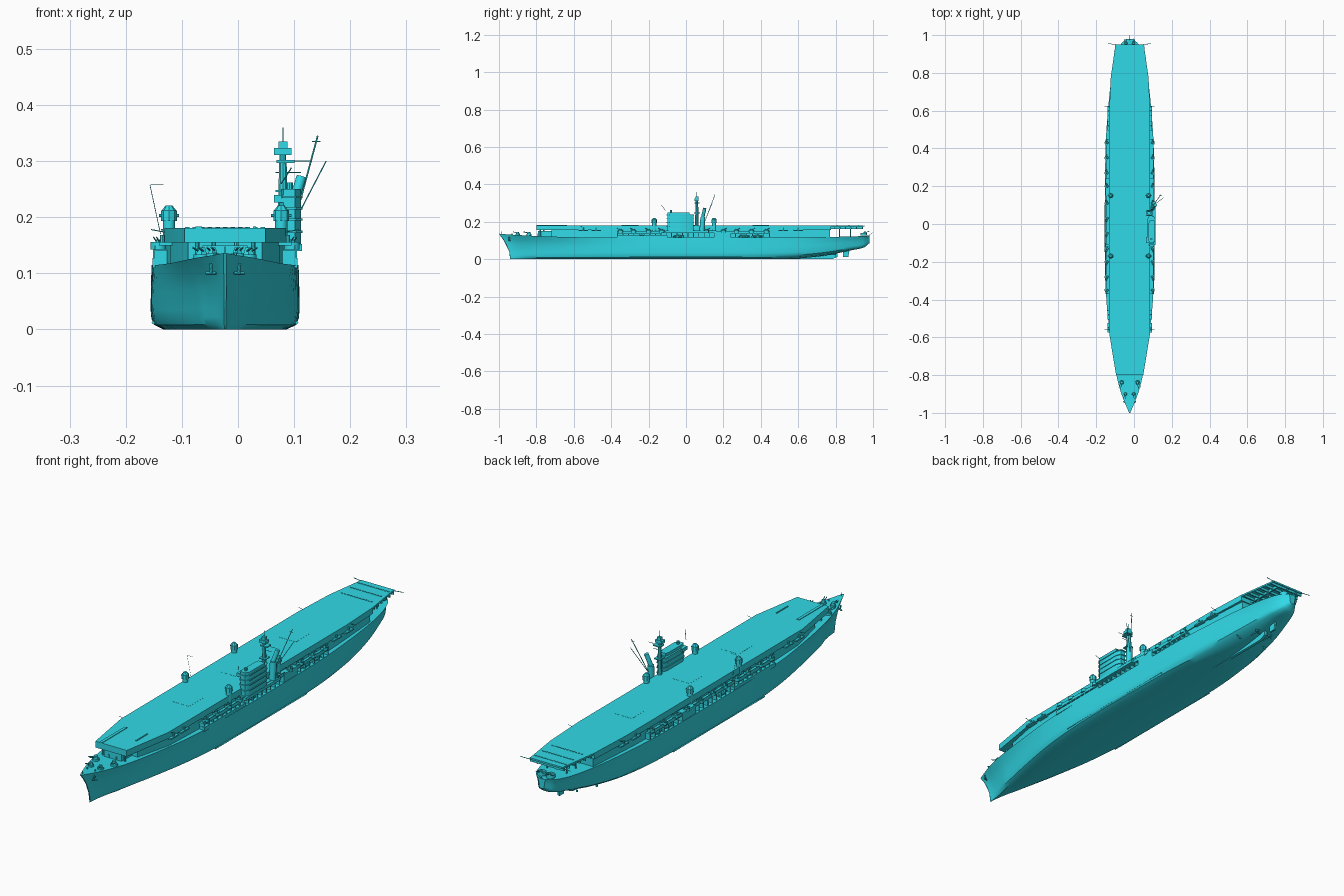
import bpy, bmesh, math
from mathutils import Vector, Matrix

CX = -0.023                      # ship centreline in the model frame
parts = {}
mat = bpy.data.materials.new("cyan_paint")
mat.diffuse_color = (0.03, 0.70, 0.80, 1)


def part(name):
    return parts.setdefault(name, bmesh.new())


def box(name, x0, x1, y0, y1, z0, z1):
    m = Matrix.Translation(((x0+x1)/2, (y0+y1)/2, (z0+z1)/2)) @ Matrix.Diagonal((x1-x0, y1-y0, z1-z0, 1))
    bmesh.ops.create_cube(part(name), size=1, matrix=m)


def rod(name, p, q, r, r2=None, n=8, caps=True):
    p, q = Vector(p), Vector(q)
    d = q - p
    m = Matrix.Translation((p+q)/2) @ d.to_track_quat('Z', 'Y').to_matrix().to_4x4()
    bmesh.ops.create_cone(part(name), cap_ends=caps, segments=n, radius1=r,
                          radius2=r if r2 is None else r2, depth=d.length, matrix=m)


def loft(name, rings, caps=True):
    bm = part(name)
    vs = [[bm.verts.new(p) for p in ring] for ring in rings]
    n = len(vs[0])
    for a, b in zip(vs, vs[1:]):
        for j in range(n):
            bm.faces.new((a[j], a[(j+1) % n], b[(j+1) % n], b[j]))
    if caps:
        bm.faces.new(vs[0])
        bm.faces.new(vs[-1])


def prism(name, outline, z0, z1):
    loft(name, [[(x, y, z) for x, y in outline] for z in (z0, z1)])


def plan(half):                  # mirror a half plan (half width, y)
    return half + [(-x, y) for x, y in reversed(half)]


def side_prism(name, outline, x0, x1):
    loft(name, [[(x, y, z) for y, z in outline] for x in (x0, x1)])


# Hull stations: y, half widths at deck / waterline / bottom, keel z, deck z
ST = [(-1.0, .003, .002, .001, 0, .136), (-.95, .024, .008, .004, 0, .132),
      (-.88, .05, .023, .012, 0, .128), (-.78, .074, .047, .03, 0, .123),
      (-.62, .099, .082, .06, 0, .118), (-.42, .122, .116, .09, 0, .115),
      (-.2, .130, .131, .107, 0, .115), (.2, .130, .131, .107, 0, .115),
      (.42, .127, .126, .09, 0, .116), (.6, .115, .112, .055, .004, .117),
      (.76, .098, .088, .026, .022, .119), (.88, .075, .06, .02, .047, .121),
      (.95, .048, .036, .012, .062, .124), (.98, .018, .012, .004, .085, .126)]


def hull_ring(s):
    y, d, w, b, zb, zd = s
    zb = max(zb, 0)
    prof = [(b, 0), (b+(w-b)*.72, .07), (b+(w-b)*.94, .17), (w, .3),
            (w+(d-w)*.18, .58), (w+(d-w)*.5, .8), (d, 1)]
    k = min(max((-.8-y)/.2, 0), 1)
    h = [(x, y + .06*k*(1-f*f), zb+(zd-zb)*f) for x, f in prof]
    return [(-x, yy, z) for x, yy, z in reversed(h)] + h


rings = []
for i in range(len(ST)-1):
    p0, p1, p2, p3 = (ST[min(max(i+k, 0), len(ST)-1)] for k in (-1, 0, 1, 2))
    for s in range(5):
        t = s/5
        c = []
        for j in range(6):
            span = p2[0]-p1[0]
            m1 = (p2[j]-p0[j])/(p2[0]-p0[0])*span
            m2 = (p3[j]-p1[j])/(p3[0]-p1[0])*span
            c.append((2*t**3-3*t*t+1)*p1[j] + (t**3-2*t*t+t)*m1 + (3*t*t-2*t**3)*p2[j] + (t**3-t*t)*m2)
        rings.append(hull_ring(c))
rings.append(hull_ring(ST[-1]))
loft("hull", rings)

# Skeg, rudder, shafts, propellers, bilge keels
side_prism("skeg", [(.45, 0), (.78, 0), (.81, .012), (.81, .04), (.45, .03)], -.006, .006)
side_prism("rudder", [(.84, .012), (.868, .012), (.878, .07), (.84, .07)], -.004, .004)
for s in (-1, 1):
    for x, y in ((.032, .8), (.066, .72)):
        rod("propeller_shafts", (s*x, y-.2, .026), (s*x, y, .024), .003)
        rod("propeller_shafts", (s*x, y-.02, .024), (s*x*.8, y-.02, .06), .002)
        for k in range(3):
            a = k*2*math.pi/3
            box("propellers", s*x-.004+.009*math.cos(a), s*x+.004+.009*math.cos(a), y-.002, y+.002,
                .020+.009*math.sin(a), .028+.009*math.sin(a))
    rod("bilge_keels", (s*.128, -.3, .012), (s*.128, .3, .012), .003, n=4)
    rod("anchors", (s*.026, -.945, .118), (s*.024, -.945, .098), .003)
    rod("anchors", (s*.016, -.946, .1), (s*.034, -.94, .1), .003)

# Hangar block and flight deck
prism("hangar", plan([(.066, -.72), (.098, -.56), (.105, -.3), (.105, .5), (.09, .77)]), .11, .158)
prism("flight_deck", plan([(.072, -.8), (.108, -.58), (.109, .58), (.1, .775)]), .155, .181)
prism("aft_deck", plan([(.1, .775), (.078, .93), (.076, .95)]), .174, .181)
for i in range(6):
    y = .79 + i*.03
    hw = .096 - i*.0035
    box("aft_girders", -hw, hw, y, y+.005, .164, .175)
for s in (-1, 1):
    box("aft_girders", s*.045-.003, s*.045+.003, .77, .945, .162, .175)
    for y in (.82, .88):
        rod("deck_posts", (s*.045, y, .118), (s*.045, y, .17), .003)
    rod("deck_posts", (s*.05, -.78, .12), (s*.05, -.78, .158), .004)
    rod("deck_posts", (s*.02, -.76, .12), (s*.02, -.76, .158), .004)
# Catapult tracks, lifts and arrester wires
box("catapult_tracks", -.053, -.041, -.8, -.635, .181, .1835)
box("catapult_tracks", .05, .055, -.71, -.635, .181, .1835)
for y in (-.3, .02, .4):
    box("lifts", -.04, .04, y-.045, y+.045, .1805, .1815)
for y in (.81, .87, .92):
    for k in range(-5, 6):
        box("arrester_gear", k*.0135-.004, k*.0135+.004, y, y+.004, .181, .183)


def twin_gun(x, y, z, d, r=.011):   # d = barrel direction
    d = Vector(d).normalized()
    w = Vector((-d.y, d.x, 0))
    rod("gun_mounts", (x, y, z), (x, y, z+r*.6), r, n=12)
    rod("gun_mounts", (x, y, z+r*.6), (x, y, z+r*1.5), r*.8, r*.5, n=6)
    for k in (-1, 1):
        p = Vector((x, y, z+r)) + w*k*r*.35
        rod("gun_barrels", p, p + d*r*2.2, r*.13, n=6)


def tub(x, y, z, r):
    rod("gun_tubs", (x, y, z-.004), (x, y, z), r, n=14)
    rod("gun_tubs", (x, y, z), (x, y, z+.009), r, n=14, caps=False)


# Side galleries, gun tubs, boats and brackets
for s in (-1, 1):
    for y0, y1, z in ((-.37, -.13, .142), (-.11, .16, .146), (.23, .45, .142)):
        x0, x1 = sorted((s*.1, s*.126))
        box("galleries", x0, x1, y0, y1, z-.006, z)
        box("galleries", *sorted((s*.124, s*.126)), y0, y1, z, z+.008)
        n = int((y1-y0)/.03)
        for i in range(n+1):
            y = y0 + .004 + i*(y1-y0-.008)/n
            box("gallery_brackets", x0, x1, y-.002, y+.002, .113, z-.005)
    box("hull_bulwarks", *sorted((s*.105, s*.129)), -.37, -.1, .11, .127)
    box("hull_bulwarks", *sorted((s*.105, s*.1285)), .15, .24, .11, .15)
    for y in (-.35, -.28, -.2, -.13, -.05, .03, .11, .2, .27, .35, .43):
        tub(s*.119, y, .147, .014)
        twin_gun(s*.119, y, .147, (s*.35, -1 if y < .05 else 1, .5), .009)
    for y in (-.55, -.48, .52, .6):
        box("small_platforms", *sorted((s*.09, s*.118)), y-.025, y+.025, .15, .156)
        rod("small_guns", (s*.112, y, .155), (s*.112, y, .168), .004)
    for y in (-.24, -.04, .31, .38):       # boats stowed under the galleries
        rod("boats", (s*.116, y-.03, .122), (s*.116, y, .122), .002, .008, n=10)
        rod("boats", (s*.116, y, .122), (s*.116, y+.03, .122), .008, .003, n=10)
    for y in (-.56, .62):                  # folding radio masts
        rod("radio_masts", (s*.1, y, .172), (s*.132, y, .178), .001, n=5)
    rod("radio_masts", (s*.07, .95, .176), (s*.114, .955, .178), .0014, n=5)
    # Fire-control directors
    for y in (-.17, .15):
        rod("directors", (s*.1, y, .15), (s*.1, y, .193), .011, n=12)
        rod("directors", (s*.1, y, .193), (s*.1, y, .212), .014, n=8)
        rod("directors", (s*.1, y, .212), (s*.1, y, .221), .013, .006, n=8)
        rod("directors", (s*.1-.018, y, .203), (s*.1+.018, y, .203), .0025, n=6)
    # Bow guns and stern guns
    twin_gun(s*.042, -.84, .125, (s*.4, -1, .25), .014)
    twin_gun(s*.022, -.9, .128, (s*.25, -1, .25), .012)
    tub(s*.02, .95, .131, .018)
    twin_gun(s*.02, .957, .131, (s*.15, 1, .3), .011)
    for y in (-.93, -.79):
        rod("bollards", (s*.018, y, .125), (s*.018, y, .137), .003)
box("foredeck_house", -.04, .04, -.79, -.72, .118, .15)
rod("flagstaffs", (0, .975, .125), (0, .998, .142), .001, n=5)
rod("flagstaffs", (0, -.985, .132), (0, -.985, .148), .001, n=5)

# Island with walkway bands
ISL = [(.104, -.1), (.125, -.1), (.135, -.085), (.135, .02), (.126, .04), (.104, .04), (.096, .02), (.096, -.085)]
prism("island", ISL, .148, .236)
prism("island", [(x, min(y, .018)) for x, y in ISL[:4]] + [(.104, .018), (.1, .0), (.1, -.085)], .236, .25)
for z in (.172, .194, .214, .234):
    prism("island_walkways", [(.115+(x-.115)*1.15, -.03+(y+.03)*1.05) for x, y in ISL], z, z+.004)
box("island_sponson", .1, .137, -.11, .12, .14, .152)
box("bridge_wing", .087, .12, -.1, -.07, .226, .24)
rod("searchlight", (.1, -.11, .26), (.118, -.13, .288), .0012, n=5)
rod("searchlight", (.115, -.08, .25), (.115, -.08, .262), .006, n=10)
# Raked funnel behind the island
rod("funnel", (.122, .085, .15), (.122, .09, .225), .013, n=14)
rod("funnel", (.122, .09, .225), (.136, .1, .272), .009, n=12)
# Tower mast and its platforms
rod("mast", (.103, .058, .178), (.103, .058, .3), .010, .007, n=10)
rod("mast", (.103, .058, .3), (.103, .058, .335), .006, n=10)
rod("mast", (.103, .058, .335), (.103, .058, .36), .001, n=5)
box("mast_platforms", .092, .124, .045, .072, .297, .302)
box("mast_platforms", .087, .118, .045, .068, .311, .323)
box("mast_platforms", .095, .111, .05, .066, .323, .335)
box("mast_platforms", .09, .118, .042, .075, .245, .249)
rod("yards", (.09, .058, .28), (.135, .058, .28), .001, n=5)
rod("yards", (.1, .058, .3), (.155, .058, .3), .001, n=5)
# Leaning boat derrick poles
rod("derricks", (.126, .1, .2), (.165, .155, .345), .0015, n=6)
rod("derricks", (.128, .1, .2), (.18, .14, .3), .0012, n=6)
rod("derricks", (.155, .15, .335), (.17, .15, .335), .001, n=5)
rod("port_aerial", (-.115, -.11, .17), (-.134, -.11, .258), .0006, n=4)
rod("port_aerial", (-.132, -.11, .258), (-.11, -.11, .258), .0008, n=4)

# Turn every collected part into an object, smooth but keeping sharp edges
for name, bm in parts.items():
    bmesh.ops.recalc_face_normals(bm, faces=bm.faces)
    for f in bm.faces:
        f.smooth = True
    for e in bm.edges:
        e.smooth = len(e.link_faces) == 2 and e.calc_face_angle(0) < math.radians(35)
    me = bpy.data.meshes.new(name)
    bm.to_mesh(me)
    bm.free()
    me.materials.append(mat)
    ob = bpy.data.objects.new(name, me)
    ob.location.x = CX
    bpy.context.collection.objects.link(ob)
